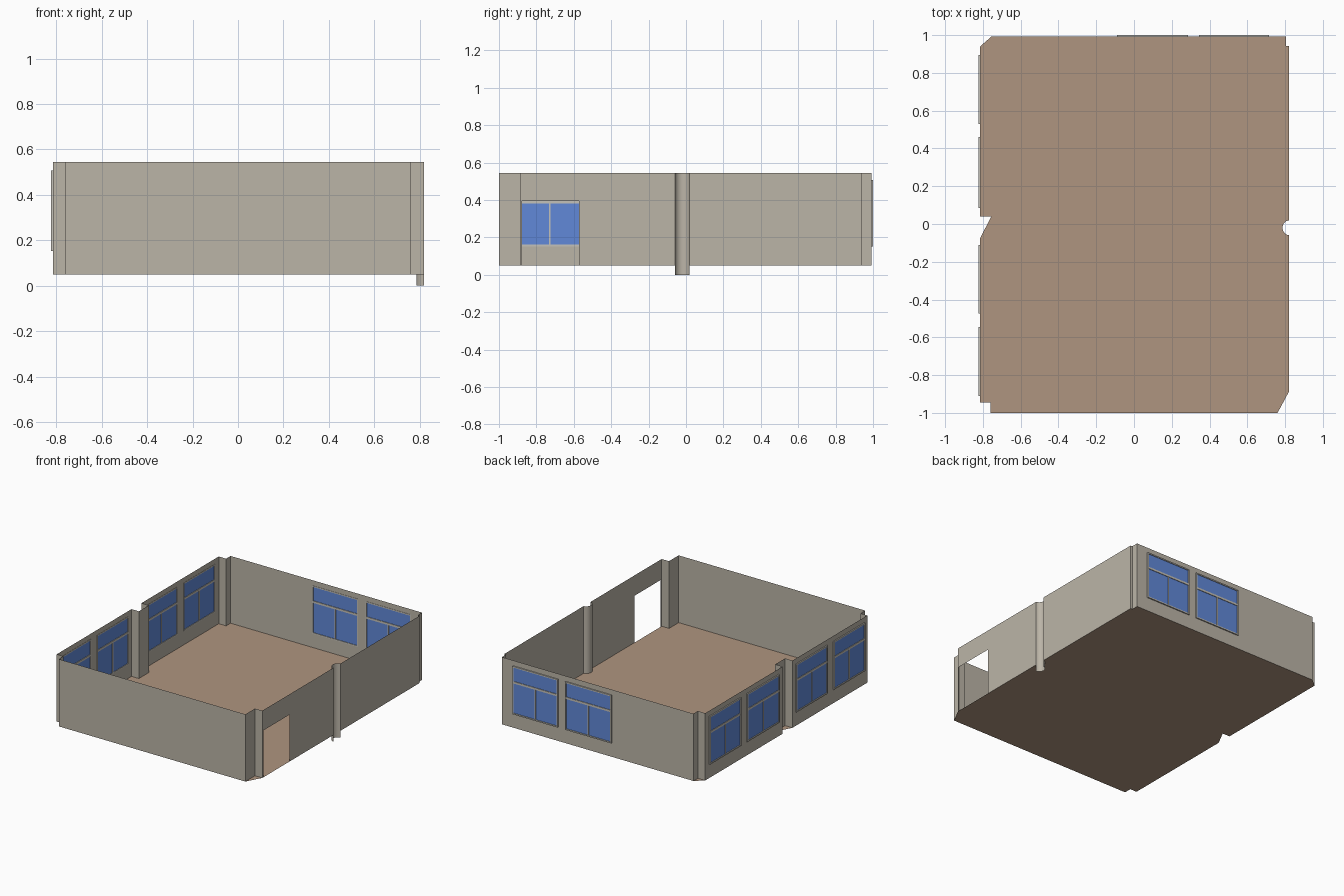
import bpy, bmesh, math
from mathutils import Vector

if "Cube" in bpy.data.objects:
    bpy.data.objects.remove(bpy.data.objects["Cube"])

Z0, Z1 = 0.05, 0.545            # floor level and wall top
WZ0, WZ1 = 0.152, 0.506         # window sill and head


def material(name, rgb):
    m = bpy.data.materials.new(name)
    m.diffuse_color = (*rgb, 1)
    m.use_nodes = True
    m.node_tree.nodes["Principled BSDF"].inputs["Base Color"].default_value = m.diffuse_color
    return m


WALL = material("warm grey wall", (0.50, 0.46, 0.39))
FLOOR = material("tan floor", (0.43, 0.30, 0.215))
GLASS = material("blue glass", (0.12, 0.25, 0.69))
FRAME = material("light grey frame", (0.56, 0.54, 0.49))


def finish(name, bm, mat):
    bmesh.ops.remove_doubles(bm, verts=bm.verts, dist=1e-5)
    me = bpy.data.meshes.new(name)
    bm.to_mesh(me)
    bm.free()
    me.materials.append(mat)
    ob = bpy.data.objects.new(name, me)
    bpy.context.collection.objects.link(ob)
    return ob


def wall(name, pts, holes=(), z0=Z0):
    """Thin wall along a path; holes are (from, to, low, high) along its first leg."""
    bm = bmesh.new()
    for p, q in zip(pts, pts[1:]):
        p, q = Vector(p), Vector(q)
        length = (q - p).length
        d = (q - p) / length
        us = sorted({0, length, *(u for h in holes for u in h[:2])})
        zs = sorted({z0, Z1, *(z for h in holes for z in h[2:])})
        for a, b in zip(us, us[1:]):
            for c, e in zip(zs, zs[1:]):
                mu, mz = (a + b) / 2, (c + e) / 2
                if any(h[0] < mu < h[1] and h[2] < mz < h[3] for h in holes):
                    continue
                A, B = p + d * a, p + d * b
                bm.faces.new([bm.verts.new((*P, z))
                              for P, z in ((A, c), (B, c), (B, e), (A, e))])
    return finish(name, bm, WALL)


def bars(name, origin, d, out, boxes, mat):
    """Boxes given as (u0, u1, z0, z1, depth_in, depth_out) in a wall's own plane."""
    bm = bmesh.new()
    for u0, u1, z0, z1, t0, t1 in boxes:
        r = bmesh.ops.create_cube(bm, size=1)
        for v in r["verts"]:
            u = u0 if v.co.x < 0 else u1
            t = t0 if v.co.y < 0 else t1
            z = z0 if v.co.z < 0 else z1
            P = origin + d * u + out * t
            v.co = (P.x, P.y, z)
    bmesh.ops.recalc_face_normals(bm, faces=bm.faces)
    me_ob = finish(name, bm, mat)
    return me_ob


def windowed_wall(name, p, q, spans):
    wall(name, [p, q], [(a, b, WZ0, WZ1) for a, b in spans])
    p, q = Vector(p), Vector(q)
    d = (q - p).normalized()
    out = Vector((d.y, -d.x))
    f, t0, t1 = 0.009, -0.002, 0.009
    for i, (a, b) in enumerate(spans, 1):
        m = (a + b) / 2
        # outer frame, transom and lower mullion
        bars(f"{name}_window_frame_{i}", p, d, out, [
            (a, a + f, WZ0, WZ1, t0, t1), (b - f, b, WZ0, WZ1, t0, t1),
            (a + f, b - f, WZ0, WZ0 + f, t0, t1), (a + f, b - f, WZ1 - f, WZ1, t0, t1),
            (a + f, b - f, 0.38, 0.395, t0, t1 - 0.001),
            (m - 0.004, m + 0.004, WZ0 + f, 0.38, t0, t1 - 0.001)], FRAME)
        bars(f"{name}_window_glass_{i}", p, d, out,
             [(a + f, b - f, WZ0 + f, WZ1 - f, 0.002, 0.004)], GLASS)


# Half-round recess for the column in the right wall
R, CX, CY = 0.04, 0.826, -0.02
half = math.acos((CX - 0.82) / R)
arc = [(CX + R * math.cos(math.pi + a), CY + R * math.sin(math.pi + a))
       for a in [half - 2 * half * i / 16 for i in range(17)]]
COL0, COL1 = arc[0][1], arc[-1][1]   # lower and upper y of the recess

# Outline points, anticlockwise from the front left corner
BACK = 0.992
fl, fr = (-0.76, -1.0), (0.76, -1.0)
right_front = [fr, (0.76, -0.888), (0.82, -0.888)]
right_back = [(0.82, 0.942), (0.805, 0.942), (0.805, BACK)]
left_back = [(-0.755, BACK), (-0.755, 0.94), (-0.815, 0.94)]
left_mid = [(-0.815, 0.04), (-0.755, 0.04), (-0.755, -0.075), (-0.815, -0.075)]
left_front = [(-0.815, -0.945), (-0.76, -0.945), fl]

# Plain walls and corner posts
wall("front_wall", [fl, fr])
wall("right_front_post", right_front)
wall("right_back_post", right_back)
wall("left_back_post", left_back)
wall("left_middle_post", left_mid)
wall("left_front_post", left_front)

# Right wall with a doorway, on both sides of the column
wall("right_wall_with_doorway", [right_front[-1], (0.82, COL0)],
     [(0.012, 0.316, Z0, 0.395)])
col = sorted(arc, key=lambda p: p[1])
COL0, COL1 = col[0][1], col[-1][1]
wall("right_wall", [(0.82, COL1), right_back[0]])
column = wall("round_column", col, z0=0.0)
for poly in column.data.polygons:
    poly.use_smooth = True

# Walls with windows
windowed_wall("back_wall", right_back[-1], left_back[0],
              [(0.805 - 0.715, 0.805 - 0.345), (0.805 - 0.285, 0.805 + 0.09)])
windowed_wall("left_back_wall", left_back[-1], left_mid[0],
              [(0.045, 0.41), (0.48, 0.855)])
windowed_wall("left_front_wall", left_mid[-1], left_front[0],
              [(0.035, 0.40), (0.47, 0.835)])

# Floor following the whole outline
outline = [fl] + right_front + col + right_back + left_back + left_mid + left_front[:-1]
bm = bmesh.new()
bm.faces.new([bm.verts.new((x, y, Z0)) for x, y in outline])
bmesh.ops.triangulate(bm, faces=bm.faces)
finish("floor", bm, FLOOR)
